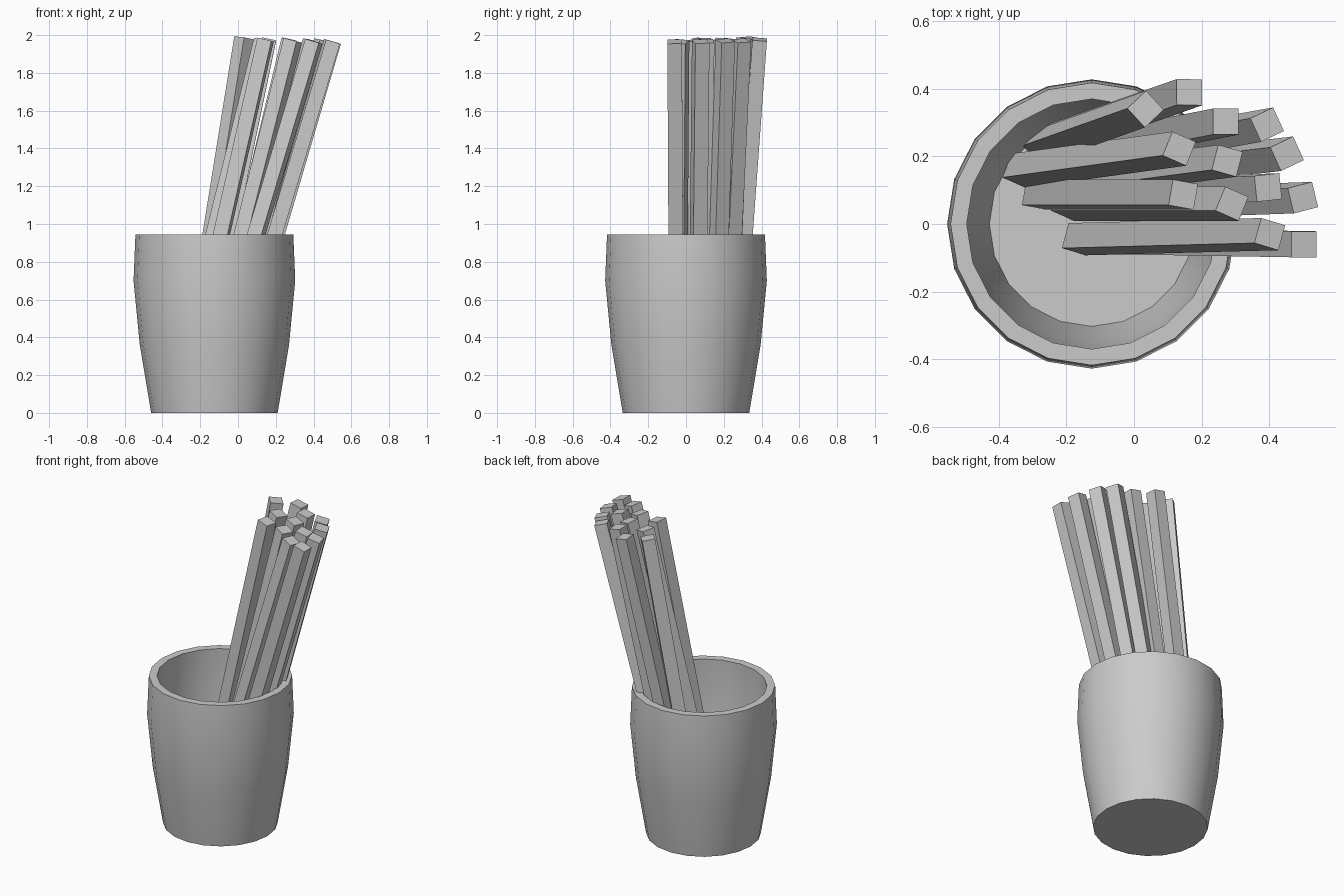
import bpy, bmesh, math
from mathutils import Vector, Quaternion, Matrix

default = bpy.data.objects.get("Cube")
if default:
    bpy.data.objects.remove(default, do_unlink=True)

# Single grey used everywhere
grey = bpy.data.materials.new("plain grey")
colour = (0.6, 0.6, 0.6, 1)
grey.use_nodes = True
grey.diffuse_color = colour
grey.node_tree.nodes["Principled BSDF"].inputs["Base Color"].default_value = colour


def add_object(name, bm):
    mesh = bpy.data.meshes.new(name)
    bmesh.ops.recalc_face_normals(bm, faces=bm.faces)
    bm.to_mesh(mesh)
    bm.free()
    mesh.materials.append(grey)
    obj = bpy.data.objects.new(name, mesh)
    bpy.context.collection.objects.link(obj)
    return obj


# Cup: outer wall, rim, inner wall and floor as stacked rings
SIDES = 20
outer = [(0.335, 0), (0.395, 0.36), (0.428, 0.7), (0.418, 0.945)]
inner = [(0.37, 0.945), (0.378, 0.7), (0.35, 0.36), (0.303, 0.045)]
bm = bmesh.new()
rings = []
for radius, z in outer + inner:
    angles = [math.tau * i / SIDES for i in range(SIDES)]
    rings.append([bm.verts.new((radius * math.cos(a), radius * math.sin(a), z)) for a in angles])
for low, high in zip(rings, rings[1:]):
    for i in range(SIDES):
        j = (i + 1) % SIDES
        bm.faces.new((low[i], low[j], high[j], high[i]))
bm.faces.new(rings[0])
bm.faces.new(rings[-1])
cup = add_object("cup", bm)
cup.location.x = -0.125
bpy.ops.object.select_all(action='DESELECT')
cup.select_set(True)
bpy.context.view_layer.objects.active = cup
bpy.ops.object.shade_smooth_by_angle(angle=math.radians(30))


# Square sticks leaning in the cup
def add_stick(name, x, y, dx, dy, twist):
    lean = math.hypot(dx, dy)
    top = Vector((x, y, 2.011 - 0.079 * lean))
    bottom = Vector((x + dx, y + dy, 0.06))
    axis = top - bottom
    turn = Vector((0, 0, 1)).rotation_difference(axis) @ Quaternion((0, 0, 1), math.radians(twist))
    bm = bmesh.new()
    bmesh.ops.create_cube(bm, size=1)
    bmesh.ops.scale(bm, vec=(0.077, 0.077, axis.length), verts=bm.verts)
    bmesh.ops.transform(bm, matrix=Matrix.LocRotScale((top + bottom) / 2, turn, None), verts=bm.verts)
    add_object(name, bm)


# Top x, top y, shift to the foot in x and y, twist in degrees
sticks = [
    (0.164, 0.39, -0.40, -0.14, 0),
    (0.034, 0.34, -0.31, -0.11, 43),
    (0.272, 0.303, -0.41, -0.08, 0),
    (0.394, 0.294, -0.50, -0.09, 25),
    (0.453, 0.208, -0.51, -0.06, 25),
    (0.134, 0.223, -0.475, -0.065, -23),
    (0.276, 0.187, -0.46, -0.06, -15),
    (0.146, 0.087, -0.434, 0.0, -10),
    (0.397, 0.108, -0.53, -0.02, 6),
    (0.50, 0.078, -0.56, -0.02, 14),
    (0.29, 0.06, -0.487, 0.0, -23),
    (0.402, -0.03, -0.57, -0.015, -16),
    (0.503, -0.06, -0.576, 0.01, 0),
]
for n, values in enumerate(sticks, 1):
    add_stick(f"stick_{n:02d}", *values)
